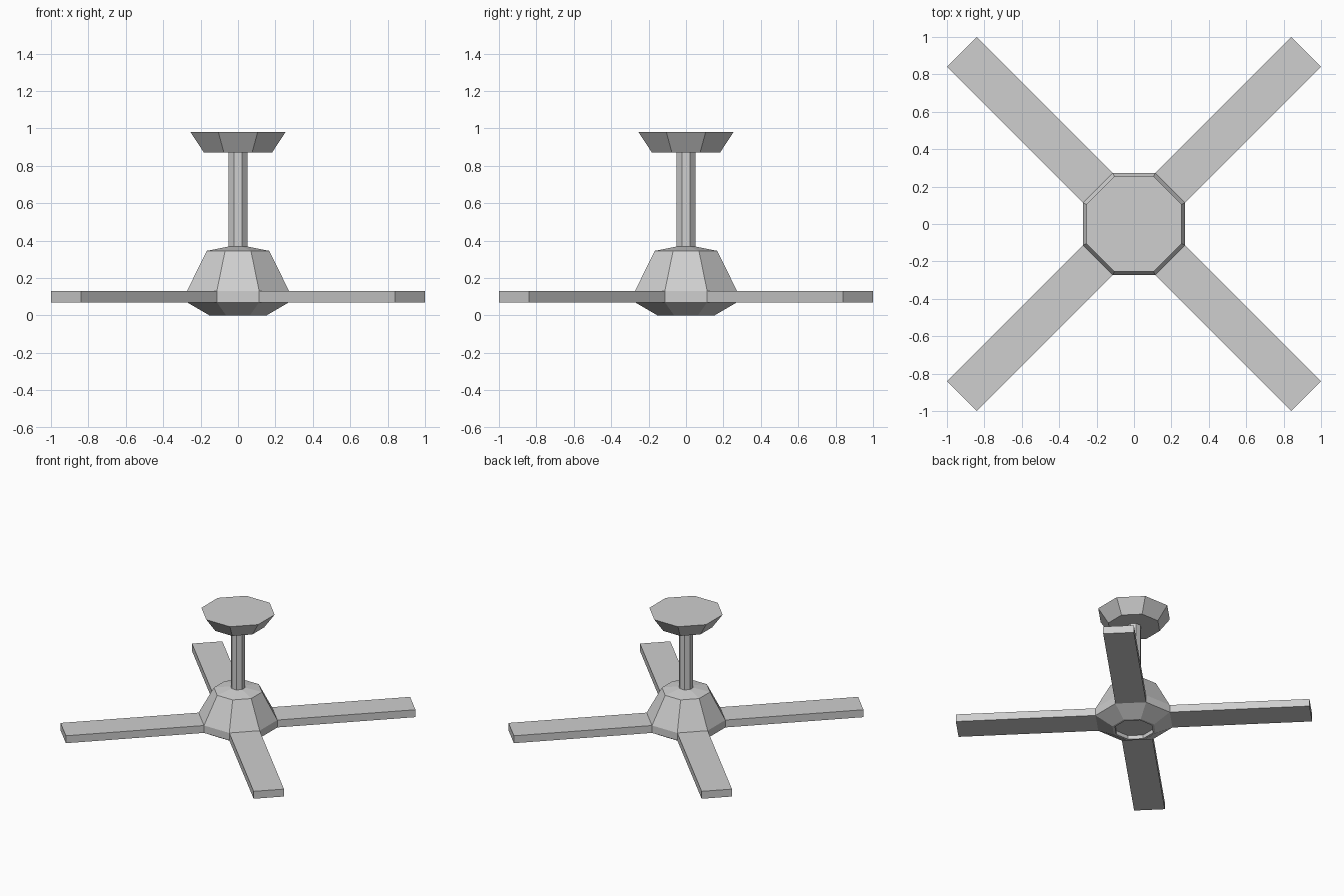
import bpy, bmesh
from math import pi, cos, sin
from mathutils import Matrix, Vector

cube = bpy.data.objects.get("Cube")
if cube:
    bpy.data.objects.remove(cube, do_unlink=True)

grey = bpy.data.materials.new("light_grey")
grey.use_nodes = True
colour = (0.62, 0.62, 0.62, 1)
grey.diffuse_color = colour
bsdf = next(n for n in grey.node_tree.nodes if n.type == 'BSDF_PRINCIPLED')
bsdf.inputs["Base Color"].default_value = colour

SIDES = 8


def finish(name, bm):
    bmesh.ops.recalc_face_normals(bm, faces=bm.faces)
    mesh = bpy.data.meshes.new(name)
    bm.to_mesh(mesh)
    bm.free()
    mesh.materials.append(grey)
    obj = bpy.data.objects.new(name, mesh)
    bpy.context.collection.objects.link(obj)
    return obj


def octagon_stack(name, profile):
    """Join octagons given as (distance to flat side, height), capped at both ends."""
    bm = bmesh.new()
    rings = []
    for flat, z in profile:
        r = flat / cos(pi / SIDES)
        angles = [(i + 0.5) * 2 * pi / SIDES for i in range(SIDES)]
        rings.append([bm.verts.new((r * cos(a), r * sin(a), z)) for a in angles])
    for low, high in zip(rings, rings[1:]):
        for i in range(SIDES):
            j = (i + 1) % SIDES
            bm.faces.new((low[i], low[j], high[j], high[i]))
    bm.faces.new(rings[0])
    bm.faces.new(rings[-1])
    return finish(name, bm)


# Motor housing, starting inside the shallow recess under it
FLAT = 0.273
LOW, HIGH = 0.07, 0.13
octagon_stack("motor_housing", [
    (0.135, 0.03), (0.135, 0), (0.153, 0), (FLAT, LOW),
    (FLAT, HIGH), (0.167, 0.345), (0.05, 0.368)])

# Hanging rod and ceiling mount
octagon_stack("hanging_rod", [(0.05, 0.36), (0.05, 0.88)])
octagon_stack("ceiling_mount", [(0.182, 0.87), (0.254, 0.98)])

# Four blades, as wide as the diagonal sides of the housing
INNER, TIP, WIDTH = FLAT - 0.02, 1.301, 0.226
for i, place in enumerate(("back_left", "back_right", "front_right", "front_left")):
    bm = bmesh.new()
    bmesh.ops.create_cube(bm, size=1)
    bmesh.ops.scale(bm, verts=bm.verts, vec=(TIP - INNER, WIDTH, HIGH - LOW))
    bmesh.ops.translate(bm, verts=bm.verts,
                        vec=Vector(((TIP + INNER) / 2, 0, (LOW + HIGH) / 2)))
    bmesh.ops.transform(bm, verts=bm.verts,
                        matrix=Matrix.Rotation(pi / 4 + i * pi / 2, 4, 'Z'))
    finish("blade_" + place, bm)
